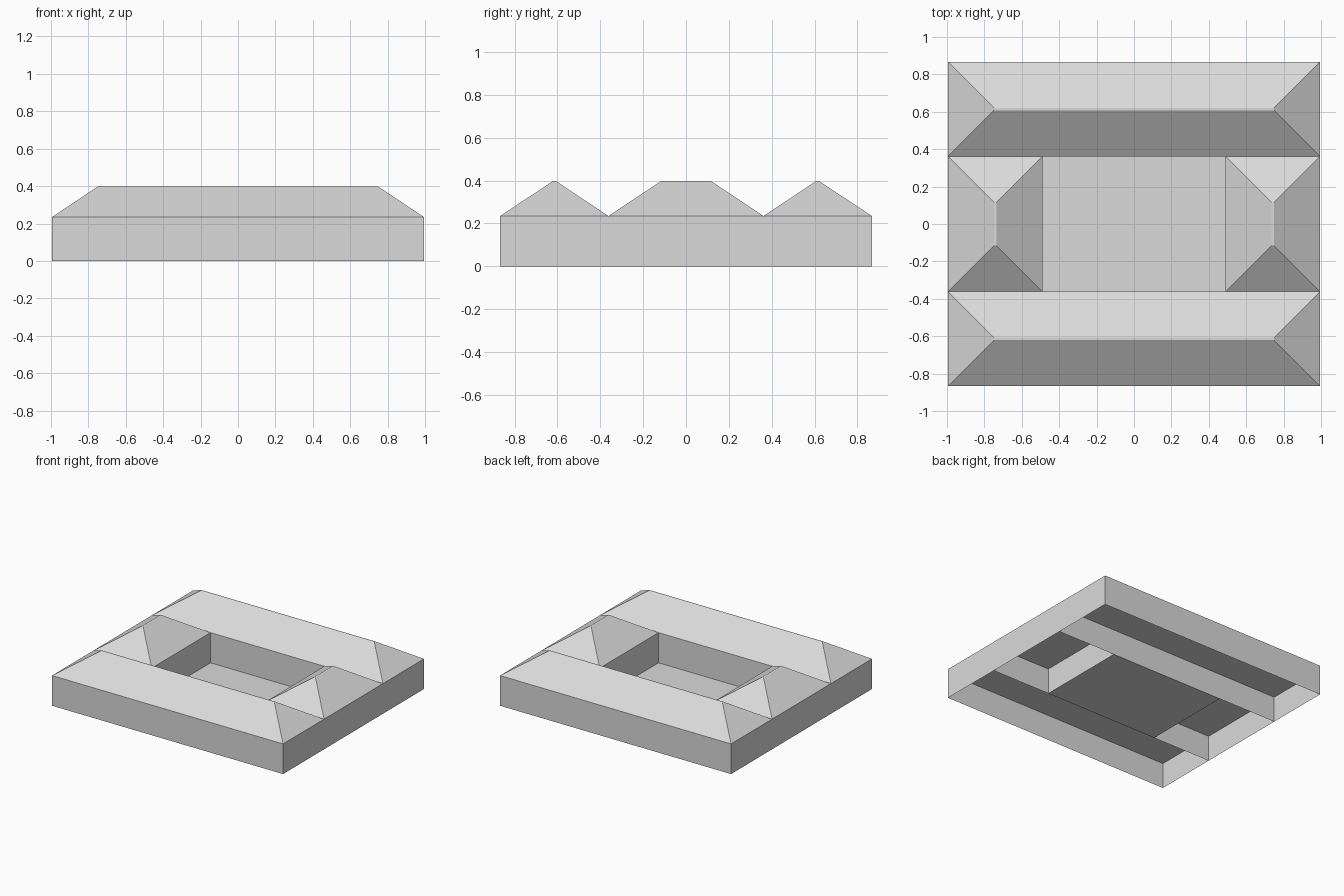
import bpy
import bmesh

default = bpy.data.objects.get("Cube")
if default:
    bpy.data.objects.remove(default, do_unlink=True)

HALF_X, HALF_Y = 0.995, 0.867   # outer footprint
WING = 0.505                    # width of every wing
CEILING, EAVE, RIDGE = 0.2, 0.235, 0.398
INSET = 0.246                   # leaves a very narrow flat ridge

stone = bpy.data.materials.new("plain_grey")
stone.use_nodes = True
GREY = (0.7, 0.7, 0.7, 1)
stone.diffuse_color = GREY
stone.node_tree.nodes["Principled BSDF"].inputs["Base Color"].default_value = GREY


def finish(name, bm):
    mesh = bpy.data.meshes.new(name)
    bm.to_mesh(mesh)
    bm.free()
    mesh.materials.append(stone)
    bpy.context.collection.objects.link(bpy.data.objects.new(name, mesh))


def ring(bm, cx, cy, hx, hy, z):
    return [bm.verts.new((cx + sx * hx, cy + sy * hy, z))
            for sx, sy in ((-1, -1), (1, -1), (1, 1), (-1, 1))]


def bridge(bm, low, high, sides):
    for i in sides:
        j = (i + 1) % 4
        bm.faces.new((low[i], low[j], high[j], high[i]))


def wing(name, cx, cy, hx, hy, wall_sides):
    # Walls, open underneath
    bm = bmesh.new()
    bridge(bm, ring(bm, cx, cy, hx, hy, 0), ring(bm, cx, cy, hx, hy, EAVE), wall_sides)
    finish(name + "_walls", bm)
    # Flat ceiling a little below the eaves
    bm = bmesh.new()
    bm.faces.new(ring(bm, cx, cy, hx, hy, CEILING)[::-1])
    finish(name + "_ceiling", bm)
    # Hipped roof
    bm = bmesh.new()
    high = ring(bm, cx, cy, hx - INSET, hy - INSET, RIDGE)
    bridge(bm, ring(bm, cx, cy, hx, hy, EAVE), high, range(4))
    bm.faces.new(high)
    finish(name + "_roof", bm)


# Long wings across the front and back, shorter wings fitted between them
court_x, court_y = HALF_X - WING, HALF_Y - WING
for name, s in (("front", -1), ("back", 1)):
    wing(name + "_wing", 0, s * (HALF_Y - WING / 2), HALF_X, WING / 2, range(4))
for name, s in (("right", -1), ("left", 1)):
    wing(name + "_wing", s * (HALF_X - WING / 2), 0, WING / 2, court_y, (1, 3))

# Courtyard floor
bm = bmesh.new()
bm.faces.new(ring(bm, 0, 0, court_x, court_y, 0))
finish("courtyard_floor", bm)
